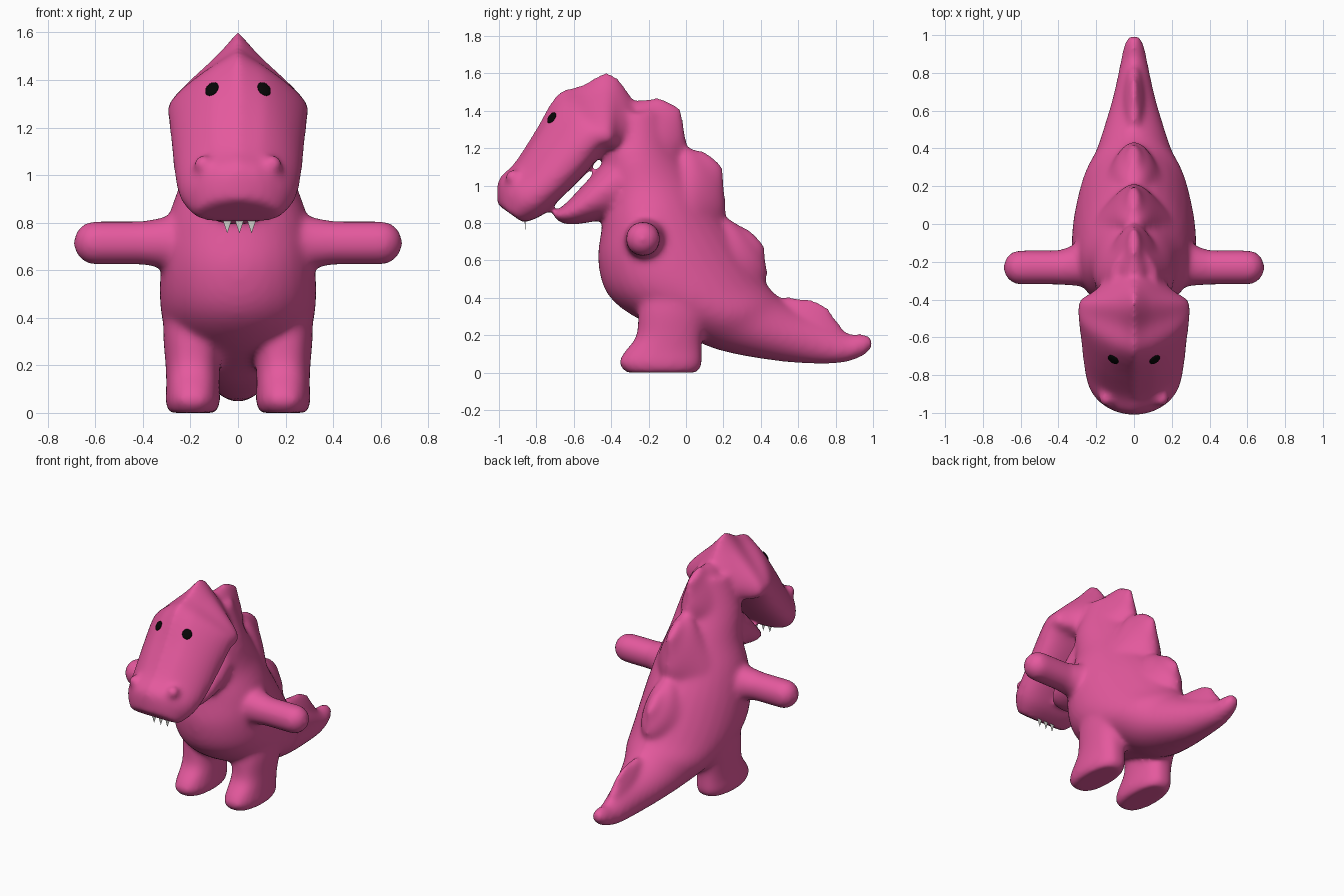
import bpy, bmesh, math
from mathutils import Vector

cube = bpy.data.objects.get("Cube")
if cube:
    bpy.data.objects.remove(cube)


def material(name, rgb, rough=0.6):
    m = bpy.data.materials.new(name)
    m.use_nodes = True
    m.diffuse_color = (*rgb, 1)
    bsdf = m.node_tree.nodes["Principled BSDF"]
    bsdf.inputs["Base Color"].default_value = (*rgb, 1)
    bsdf.inputs["Roughness"].default_value = rough
    return m


pink = material("pink skin", (0.78, 0.10, 0.34))
black = material("black eye", (0.002, 0.002, 0.002))
ivory = material("pale tooth", (0.65, 0.65, 0.62))


def finish(bm, name, mat):
    bmesh.ops.recalc_face_normals(bm, faces=bm.faces)
    mesh = bpy.data.meshes.new(name)
    bm.to_mesh(mesh)
    bm.free()
    mesh.materials.append(mat)
    obj = bpy.data.objects.new(name, mesh)
    bpy.context.collection.objects.link(obj)
    return obj


def spline(p, q, r, s, t):
    return 0.5 * (2*q + (r - p)*t + (2*p - 5*q + 4*r - s)*t*t + (3*q - p - 3*r + s)*t**3)


def loft(bm, sections, x=0, shape=(1, 1), steps=4, n=32):
    """Skin sections of (y, z) start, (y, z) end, half width and an optional
    shape: a bias that moves the widest point to the end, and a fullness power."""
    rows = [(*a, *b, w, *(own or shape)) for a, b, w, *own in sections]
    smooth = []
    for i in range(len(rows) - 1):
        four = [rows[max(i - 1, 0)], rows[i], rows[i + 1], rows[min(i + 2, len(rows) - 1)]]
        for k in range(steps):
            smooth.append([spline(*c, k / steps) for c in zip(*four)])
    smooth.append(rows[-1])
    rings = []
    for ay, az, by, bz, w, bias, power in smooth:
        ring = []
        for k in range(n):
            a = math.tau * k / n
            t = ((1 - math.cos(a)) / 2) ** bias
            s = math.sin(a)
            side = math.copysign(abs(s) ** power, s) * w
            ring.append(bm.verts.new((x + side, ay + (by - ay)*t, az + (bz - az)*t)))
        rings.append(ring)
    for r0, r1 in zip(rings, rings[1:]):
        for k in range(n):
            j = (k + 1) % n
            bm.faces.new((r0[k], r0[j], r1[j], r1[k]))
    bm.faces.new(rings[0])
    bm.faces.new(rings[-1])


def ball(bm, centre, radius):
    made = bmesh.ops.create_uvsphere(bm, u_segments=24, v_segments=16, radius=radius)
    bmesh.ops.translate(bm, verts=made["verts"], vec=centre)


bm = bmesh.new()

# Neck, belly and tail in one sweep, narrowing towards the back
loft(bm, [
    ((-.12, 1.40), (-.42, 1.38), .12), ((-.06, 1.22), (-.45, 1.15), .20),
    ((.05, 1.05), (-.43, .95), .235), ((.14, .90), (-.45, .78), .29),
    ((.25, .75), (-.47, .60), .32), ((.35, .60), (-.42, .42), .33),
    ((.42, .49), (-.26, .29), .315), ((.47, .43), (0, .19), .275),
    ((.53, .38), (.18, .12), .215), ((.63, .32), (.40, .075), .16),
    ((.75, .27), (.62, .05), .11), ((.87, .21), (.82, .05), .075),
    ((.93, .21), (.95, .09), .055), ((.985, .20), (1.0, .14), .03)], shape=(.8, 1))

# Head: a peaked crown with broad cheeks, running down to a blunt snout
loft(bm, [
    ((-.27, 1.44), (-.28, 1.22), .13, .5, .8), ((-.36, 1.575), (-.35, 1.19), .21, .35, .75),
    ((-.44, 1.605), (-.39, 1.19), .285, .32, .75), ((-.56, 1.54), (-.41, 1.19), .30, .35, .7),
    ((-.69, 1.49), (-.44, 1.18), .295, .4, .62), ((-.81, 1.29), (-.54, 1.06), .28, .5, .55),
    ((-.92, 1.12), (-.67, .93), .265, .55, .6), ((-1.005, 1.03), (-.77, .84), .24, .6, .65),
    ((-1.01, .90), (-.87, .80), .18, .6, .6)])

# Lower jaw, tucked close under the head
loft(bm, [
    ((-.34, 1.22), (-.36, .82), .20), ((-.47, 1.09), (-.47, .81), .195),
    ((-.58, .97), (-.57, .795), .17), ((-.66, .89), (-.65, .795), .13),
    ((-.71, .86), (-.70, .82), .07)])

# Tapered ridges down the back and tail
for a, c, d, b, width in [
        ((-.30, 1.44), (-.15, 1.475), (-.02, 1.41), (.00, 1.20), .17),
        ((-.02, 1.20), (.10, 1.185), (.20, 1.10), (.21, .84), .19),
        ((.19, .83), (.34, .765), (.42, .68), (.43, .50), .18),
        ((.51, .40), (.68, .395), (.77, .345), (.85, .20), .09)]:
    a, b, c, d = Vector(a), Vector(b), Vector(c), Vector(d)
    inward = ((a + b) - (c + d)).normalized() * .15
    loft(bm, [(a + inward, b + inward, width), (a, b, width * .55),
              (a.lerp(c, .6), b.lerp(d, .6), width * .27), (c, d, width * .13)])

for side in (-1, 1):
    # Leg with a foot that pushes forward
    loft(bm, [
        ((-.20, .54), (.18, .54), .10), ((-.25, .36), (.13, .36), .125),
        ((-.265, .20), (.09, .20), .115), ((-.33, .11), (.085, .12), .112),
        ((-.36, .05), (.085, .04), .115), ((-.32, .0), (.06, .0), .10)],
        x=side * .19, shape=(1, .75))
    # Straight arm with a rounded hand and a thicker shoulder
    for k in range(18):
        t = k / 17
        thick = .093 + .055 * max(0, 1 - 1.8*t) ** 1.3
        ball(bm, (side * (.15 + .45 * t), -.20 - .03 * min(1, 2*t), .715), thick)
    # Nostril
    ball(bm, (side * .145, -.925, 1.045), .042)

# Fuse the parts into a single soft skin
body = finish(bm, "body", pink)
fuse = body.modifiers.new("fuse", 'REMESH')
fuse.mode = 'VOXEL'
fuse.voxel_size = .015
fuse.use_smooth_shade = True
relax = body.modifiers.new("relax", 'SMOOTH')
relax.factor = .5
relax.iterations = 18
bpy.context.view_layer.update()
skin = body.evaluated_get(bpy.context.evaluated_depsgraph_get())

# Eyes sit flat on the skin
for name, x in (("left_eye", .11), ("right_eye", -.11)):
    hit, point, normal, _ = skin.ray_cast(Vector((x, -2, 1.362)), Vector((0, 1, 0)))
    bm = bmesh.new()
    bmesh.ops.create_uvsphere(bm, u_segments=24, v_segments=12, radius=.033)
    bmesh.ops.scale(bm, verts=bm.verts, vec=(.95, 1, .3))
    for f in bm.faces:
        f.smooth = True
    eye = finish(bm, name, black)
    eye.location = point
    eye.rotation_euler = normal.to_track_quat('Z', 'Y').to_euler()

# Three thin teeth under the snout
for i, x in enumerate((-.045, .006, .057)):
    bm = bmesh.new()
    bmesh.ops.create_cone(bm, cap_ends=True, segments=12, radius1=.027, radius2=0, depth=.08)
    bmesh.ops.scale(bm, verts=bm.verts, vec=(1, .15, -1))
    tooth = finish(bm, f"tooth_{i + 1}", ivory)
    tooth.location = (x, -.86, .795)
